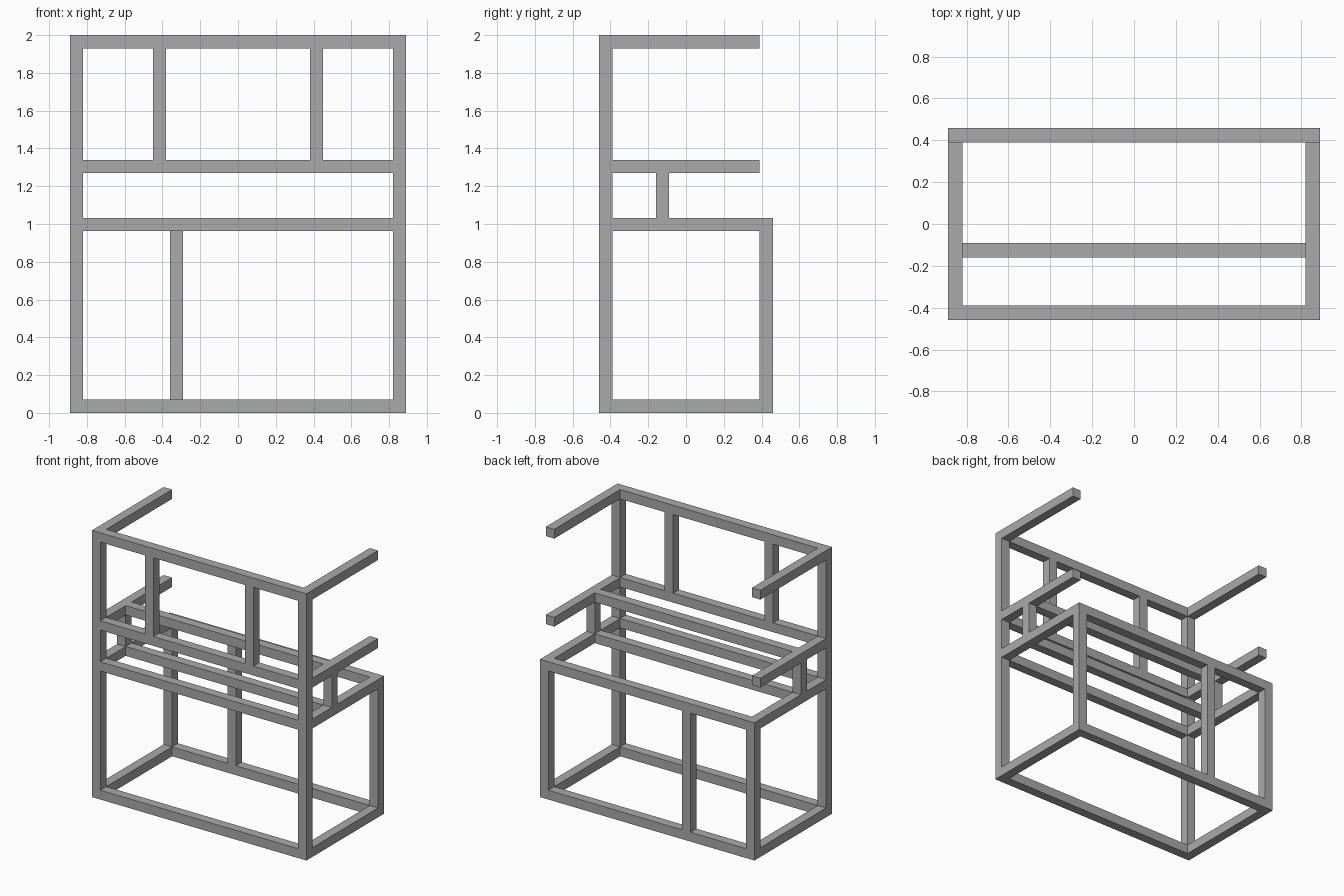
import bpy

cube = bpy.data.objects.get("Cube")
if cube:
    bpy.data.objects.remove(cube, do_unlink=True)

steel = bpy.data.materials.new("grey steel")
steel.use_nodes = True
grey = (0.4, 0.4, 0.4, 1)
steel.diffuse_color = grey
steel.node_tree.nodes["Principled BSDF"].inputs["Base Color"].default_value = grey

# Overall frame size and square tube thickness
W, D, T = 0.89, 0.46, 0.07
IN_X, IN_Y = W - T, D - T
LOW, MID, SHELF, TOP = 0.0, 0.963, 1.27, 1.93   # underside of each rail level


def bar(name, x, y, z):
    """Square tube spanning the given (min, max) range on each axis."""
    bpy.ops.mesh.primitive_cube_add(size=1, location=[sum(r) / 2 for r in (x, y, z)])
    ob = bpy.context.object
    ob.name = name
    ob.scale = [r[1] - r[0] for r in (x, y, z)]
    bpy.ops.object.transform_apply(location=False, rotation=False, scale=True)
    ob.data.materials.append(steel)


def level(z):
    return (z, z + T)


def centred(c):
    return (c - T / 2, c + T / 2)


front, back, inner = (-D, -IN_Y), (IN_Y, D), (-IN_Y, IN_Y)
across = (-IN_X, IN_X)
stub_y = centred(-0.125)

# Uprights and side rails, mirrored left and right
for side, x in (("left", (IN_X, W)), ("right", (-W, -IN_X))):
    bar(side + "_front_post", x, front, (0, TOP + T))
    bar(side + "_back_post", x, back, (0, MID + T))
    for name, z in (("base_side_rail", LOW), ("worktop_side_rail", MID),
                    ("shelf_arm", SHELF), ("top_arm", TOP)):
        bar(side + "_" + name, x, inner, level(z))
    bar(side + "_shelf_stub", x, stub_y, (MID + T, SHELF))

# Long rails across the front, back and middle
for name, z in (("base", LOW), ("worktop", MID), ("shelf", SHELF), ("top", TOP)):
    bar(name + "_front_rail", across, front, level(z))
for name, z in (("base", LOW), ("worktop", MID)):
    bar(name + "_back_rail", across, back, level(z))
for name, z in (("worktop", MID), ("shelf", SHELF)):
    bar(name + "_middle_rail", across, stub_y, level(z))

# Intermediate uprights
for side, x in (("left", 0.415), ("right", -0.415)):
    bar(side + "_upper_mullion", centred(x), front, (SHELF + T, TOP))
bar("back_mullion", centred(-0.325), back, (T, MID))
